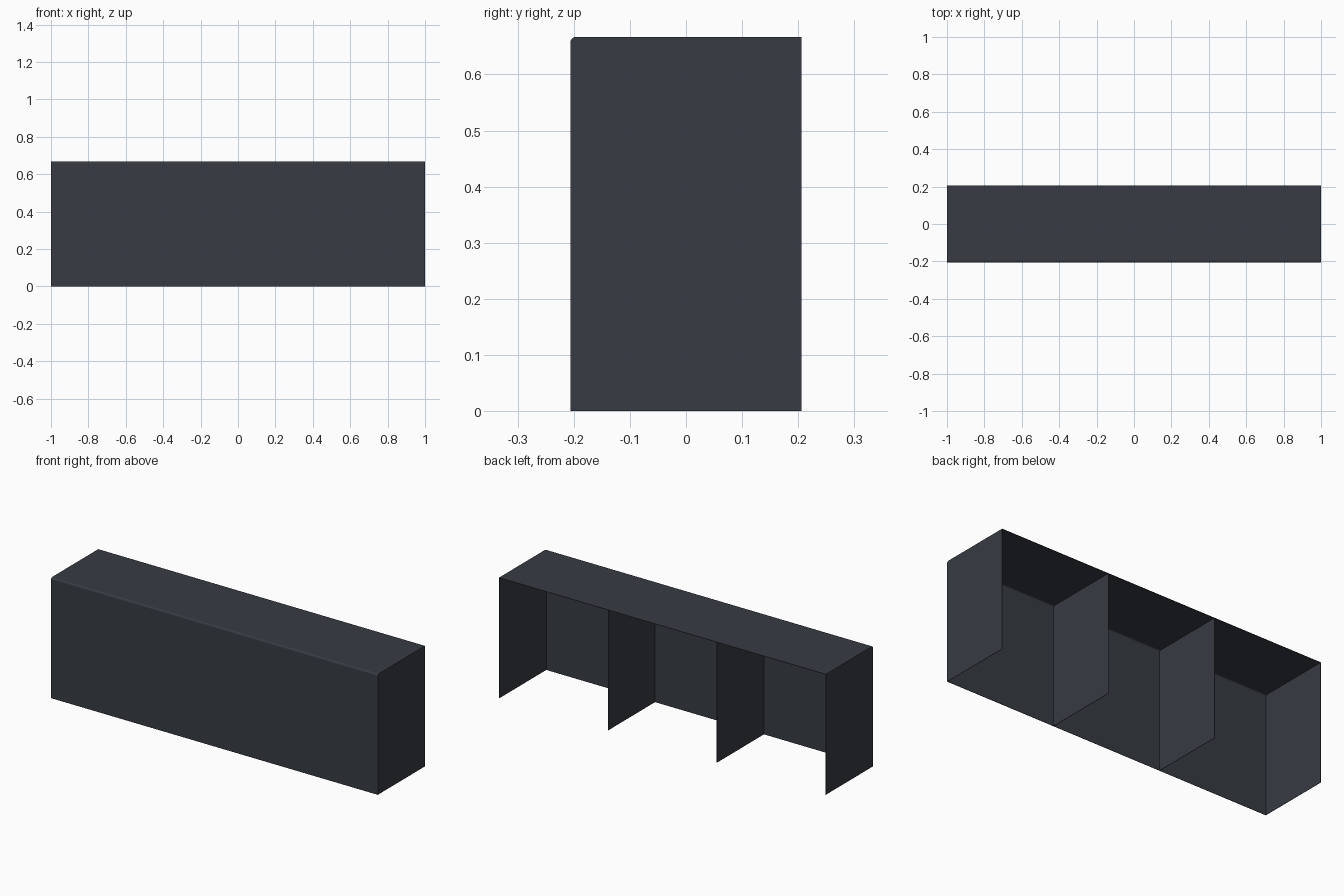
import bpy, bmesh, math

if "Cube" in bpy.data.objects:
    bpy.data.objects.remove(bpy.data.objects["Cube"])

W, D, H = 1.0, 0.206, 0.667   # half width, half depth, height
T, R = 0.002, 0.010           # sheet thickness, bend radius

mat = bpy.data.materials.new("charcoal")
mat.diffuse_color = (0.038, 0.044, 0.055, 1)
mat.use_nodes = True
mat.node_tree.nodes["Principled BSDF"].inputs["Base Color"].default_value = mat.diffuse_color


def extrude_profile(name, profile, x0, x1):
    """Extrude a closed (y, z) profile along x."""
    bm = bmesh.new()
    face = bm.faces.new([bm.verts.new((x0, y, z)) for y, z in profile])
    ext = bmesh.ops.extrude_face_region(bm, geom=[face])
    moved = [v for v in ext["geom"] if isinstance(v, bmesh.types.BMVert)]
    bmesh.ops.translate(bm, verts=moved, vec=(x1 - x0, 0, 0))
    bmesh.ops.recalc_face_normals(bm, faces=bm.faces)
    mesh = bpy.data.meshes.new(name)
    bm.to_mesh(mesh)
    bm.free()
    mesh.materials.append(mat)
    obj = bpy.data.objects.new(name, mesh)
    bpy.context.collection.objects.link(obj)
    return obj


def bend(radius, steps=6):
    """Rounded front top corner, running from the front to the top."""
    pts = []
    for i in range(steps + 1):
        a = math.radians(180 - 90 * i / steps)
        pts.append((-D + R + radius * math.cos(a), H - R + radius * math.sin(a)))
    return pts


# Front and top: one bent sheet, open at the back and underneath
outer = [(-D, 0)] + bend(R) + [(D, H)]
inner = [(-D + T, 0)] + bend(R - T) + [(D, H - T)]
extrude_profile("bent_front_and_top", outer + inner[::-1], -W, W)

# End panels and two dividers, fitted inside the bent sheet
panel = inner + [(D, 0)]
for name, x in (("left_end", -W), ("left_divider", -W / 3 - T / 2),
                ("right_divider", W / 3 - T / 2), ("right_end", W - T)):
    extrude_profile(name, panel, x, x + T)
